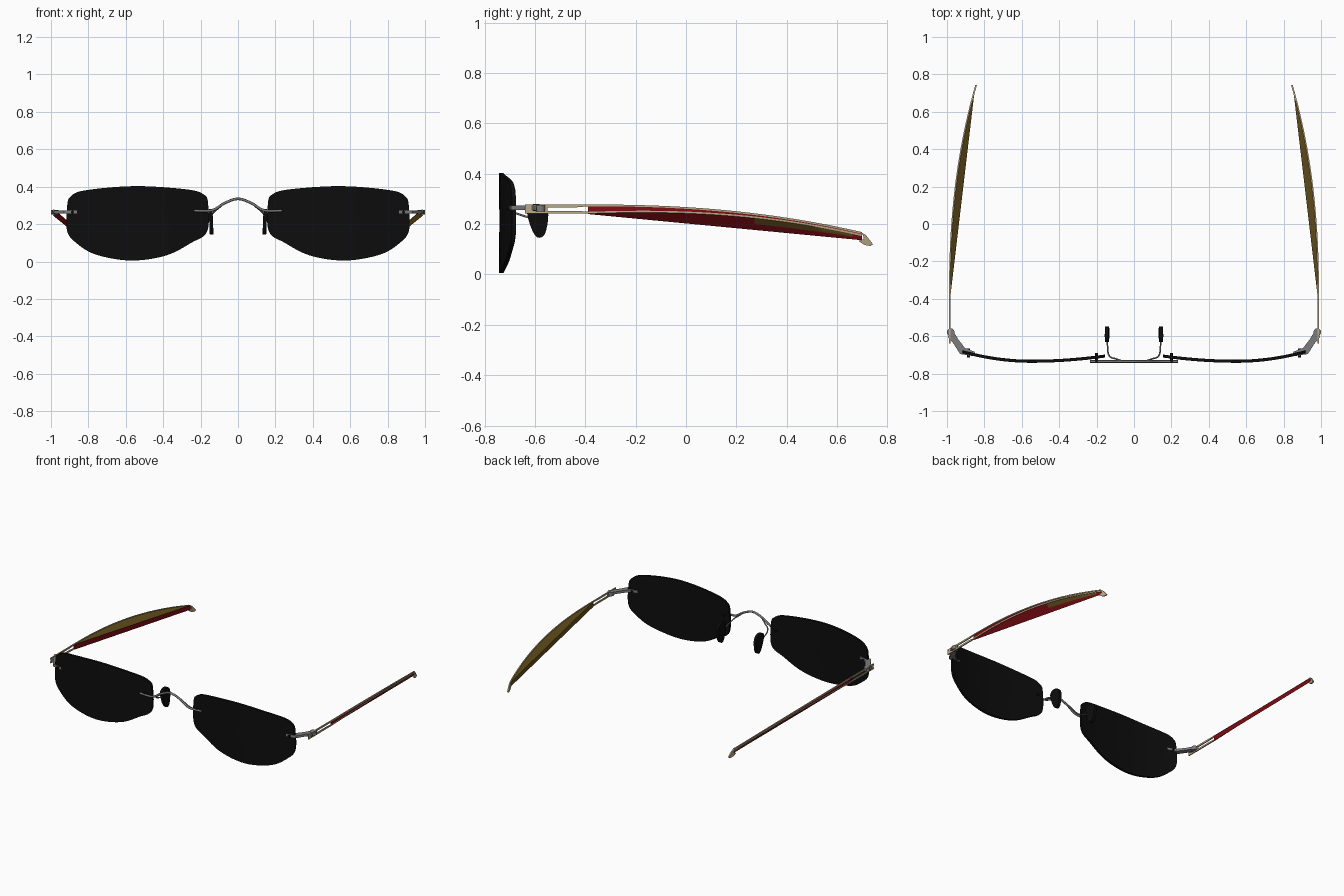
import bpy, bmesh, math
from mathutils import Vector

cube = bpy.data.objects.get("Cube")
if cube:
    bpy.data.objects.remove(cube, do_unlink=True)


def material(name, color):
    m = bpy.data.materials.new(name)
    m.use_nodes = True
    m.diffuse_color = (*color, 1)
    m.node_tree.nodes["Principled BSDF"].inputs["Base Color"].default_value = (*color, 1)
    return m


BLACK = material("lens black", (0.004, 0.004, 0.004))
GREY = material("metal grey", (0.2, 0.2, 0.2))
CREAM = material("cream metal", (0.48, 0.4, 0.25))
RED = material("deep red", (0.22, 0.004, 0.007))
OLIVE = material("olive gold", (0.13, 0.08, 0.012))


def finish(name, bm, mats, smooth=True):
    bmesh.ops.recalc_face_normals(bm, faces=bm.faces)
    me = bpy.data.meshes.new(name)
    bm.to_mesh(me)
    bm.free()
    for m in mats:
        me.materials.append(m)
    ob = bpy.data.objects.new(name, me)
    bpy.context.collection.objects.link(ob)
    if smooth:
        bpy.ops.object.select_all(action="DESELECT")
        ob.select_set(True)
        bpy.context.view_layer.objects.active = ob
        bpy.ops.object.shade_smooth_by_angle(angle=math.radians(35))
    return ob


def loft(name, rings, mats, rule=None):
    """Skin equal-sized closed rings; rule(station, side) picks the material."""
    bm = bmesh.new()
    rows = [[bm.verts.new(p) for p in r] for r in rings]
    n = len(rows[0])
    for i in range(len(rows) - 1):
        for k in range(n):
            j = (k + 1) % n
            f = bm.faces.new((rows[i][k], rows[i][j], rows[i + 1][j], rows[i + 1][k]))
            f.material_index = rule(i, k) if rule else 0
    bm.faces.new(rows[0])
    bm.faces.new(rows[-1])
    return finish(name, bm, mats)


def spline(pts, closed=False, steps=6):
    """Catmull-Rom smoothing of a short point list."""
    v = [Vector(p) for p in pts]
    n = len(v)
    at = (lambda i: v[i % n]) if closed else (lambda i: v[max(0, min(n - 1, i))])
    out = []
    for i in range(n if closed else n - 1):
        a, b, c, d = (at(i + k) for k in (-1, 0, 1, 2))
        for s in range(steps):
            t = s / steps
            out.append(0.5 * (2 * b + (c - a) * t + (2 * a - 5 * b + 4 * c - d) * t * t
                              + (3 * b - a - 3 * c + d) * t ** 3))
    return out if closed else out + [v[-1]]


def wire(name, pts, radius, mat):
    cu = bpy.data.curves.new(name, "CURVE")
    cu.dimensions = "3D"
    cu.bevel_depth = radius
    cu.bevel_resolution = 2
    cu.use_fill_caps = True
    path = spline(pts)
    sp = cu.splines.new("POLY")
    sp.points.add(len(path) - 1)
    for p, q in zip(sp.points, path):
        p.co = (*q, 1)
    cu.materials.append(mat)
    bpy.context.collection.objects.link(bpy.data.objects.new(name, cu))


# Temple centre line: plan position and top edge at depth y
Y0, Y1 = -0.39, 0.70


def bow(y):
    t = max(0, (y - Y0) / 1.132)
    s = t ** 2.3
    top = 0.278 - 0.12 * s
    return 0.985 - 0.14 * s, top, top - 0.016 - 0.02 * (1 - t) ** 2


def rail(name, side, lower):
    rings = []
    for i in range(33):
        y = -0.64 + (Y1 + 0.64) * i / 32
        x, top, low = bow(y)
        h = 0.011 if y < Y0 else 0.007
        z = low if lower else top - h
        rings.append([(side * (x + dx), y, z + dz) for dx, dz in
                      ((-0.003, 0), (0.004, 0), (0.004, h), (-0.003, h))])
    loft(name, rings, [CREAM])


def temple_body(side):
    rings, n = [], 28
    xe, te, le = bow(Y1)
    for i in range(n + 1):
        f = i / n
        y = Y0 + (Y1 - Y0) * f
        x, top, low = bow(y)
        cx = 0.982 + (xe - 0.985) * f
        ct = 0.276 + (te - 0.278) * f
        cl = 0.24 + (0.136 - 0.24) * f
        rings.append([(side * px, y, pz) for px, pz in
                      ((x, top - 0.001), (x, low), ((x + cx) / 2, (low + cl) / 2),
                       (cx, cl), (cx, ct))])

    def rule(i, k):
        if k == 4 or (k == 3 and side > 0):
            return 1
        return 1 if k == 1 and n * 0.58 < i < n * 0.95 else 0
    loft(tag + "_temple_body", rings, [RED, OLIVE], rule)


def plate(name, outline, place, a, b, mat):
    loft(name, [[place(p, d) for p in outline] for d in (a, b)], [mat])


LENS = [(0.16, 0.31), (0.185, 0.36), (0.278, 0.386), (0.55, 0.403), (0.813, 0.381),
        (0.895, 0.348), (0.914, 0.29), (0.914, 0.165), (0.866, 0.1), (0.76, 0.037),
        (0.572, 0.005), (0.385, 0.032), (0.25, 0.1), (0.165, 0.16)]


def lens(side):
    outline = spline(LENS, closed=True)
    c = Vector((0.55, 0.22))
    bm = bmesh.new()

    def layer(offset):
        rows = []
        for s in (1, 0.75, 0.5, 0.25):
            row = []
            for p in outline:
                q = c + (p - c) * s
                d = q.x - c.x
                y = -0.734 + (0.38 if d > 0 else 0.18) * d * d + offset
                row.append(bm.verts.new((side * q.x, y, q.y)))
            rows.append(row)
        for r0, r1 in zip(rows, rows[1:]):
            skin(r0, r1)
        bm.faces.new(rows[-1])
        return rows[0]

    def skin(r0, r1):
        for k in range(len(r0)):
            j = (k + 1) % len(r0)
            bm.faces.new((r0[k], r0[j], r1[j], r1[k]))
    skin(layer(-0.008), layer(0.008))
    finish(tag + "_lens", bm, [BLACK])


for side, tag in ((1, "left"), (-1, "right")):
    lens(side)
    temple_body(side)
    rail(tag + "_temple_top_rail", side, False)
    rail(tag + "_temple_lower_rail", side, True)

    # Front block and curved tip of the temple
    def upright(p, d):
        return (side * (bow(p[0])[0] + d), p[0], p[1])
    plate(tag + "_temple_front", [(-0.64, 0.243), (-0.55, 0.243), (-0.55, 0.277), (-0.64, 0.277)],
          upright, -0.002, 0.003, CREAM)
    plate(tag + "_temple_tip", [(0.69, 0.172), (0.715, 0.156), (0.743, 0.12), (0.733, 0.113),
                                (0.71, 0.117), (0.685, 0.133), (0.705, 0.14), (0.705, 0.152)],
          upright, -0.005, 0.004, CREAM)
    plate(tag + "_hinge_slot", [(-0.607, 0.252), (-0.565, 0.252), (-0.565, 0.267), (-0.607, 0.267)],
          upright, -0.004, 0.006, BLACK)

    # Hinge arm joining lens and temple
    def flat(p, z):
        return (side * p[0], p[1], z)
    plate(tag + "_hinge_arm", [(0.973, -0.56), (0.941, -0.615), (0.904, -0.663), (0.85, -0.684),
                               (0.861, -0.706), (0.93, -0.695), (0.963, -0.642), (0.995, -0.604)],
          flat, 0.257, 0.273, GREY)
    disc = [(0.98 + 0.02 * math.cos(a * math.pi / 8), -0.578 + 0.02 * math.sin(a * math.pi / 8))
            for a in range(16)]
    plate(tag + "_hinge_barrel", disc, flat, 0.25, 0.276, GREY)

    # Lens screws and nose pad with its wire arm
    for label, x, y, z in (("inner", 0.2, -0.715, 0.272), ("outer", 0.885, -0.69, 0.264)):
        wire(tag + "_" + label + "_screw", [(side * x, y - 0.024, z), (side * x, y + 0.024, z)],
             0.008, BLACK)
    pad = spline([(-0.632, 0.25), (-0.615, 0.185), (-0.59, 0.147), (-0.56, 0.162),
                  (-0.547, 0.235), (-0.56, 0.27), (-0.59, 0.28), (-0.618, 0.275)], True, 4)
    plate(tag + "_nose_pad", pad,
          lambda p, d: (side * (0.131 + (p[1] - 0.145) * 0.04 + d), p[0], p[1]), 0, 0.02, BLACK)
    wire(tag + "_pad_arm", [(side * x, y, z) for x, y, z in
                            ((0.142, -0.62, 0.225), (0.14, -0.68, 0.245), (0.128, -0.71, 0.265),
                             (0.1, -0.72, 0.288), (0.07, -0.73, 0.313))], 0.004, GREY)

# Arched bridge
wire("bridge", [(-0.235, -0.735, 0.272), (-0.14, -0.735, 0.273), (-0.07, -0.735, 0.313),
                (0, -0.735, 0.335), (0.07, -0.735, 0.313), (0.14, -0.735, 0.273),
                (0.235, -0.735, 0.272)], 0.007, GREY)
